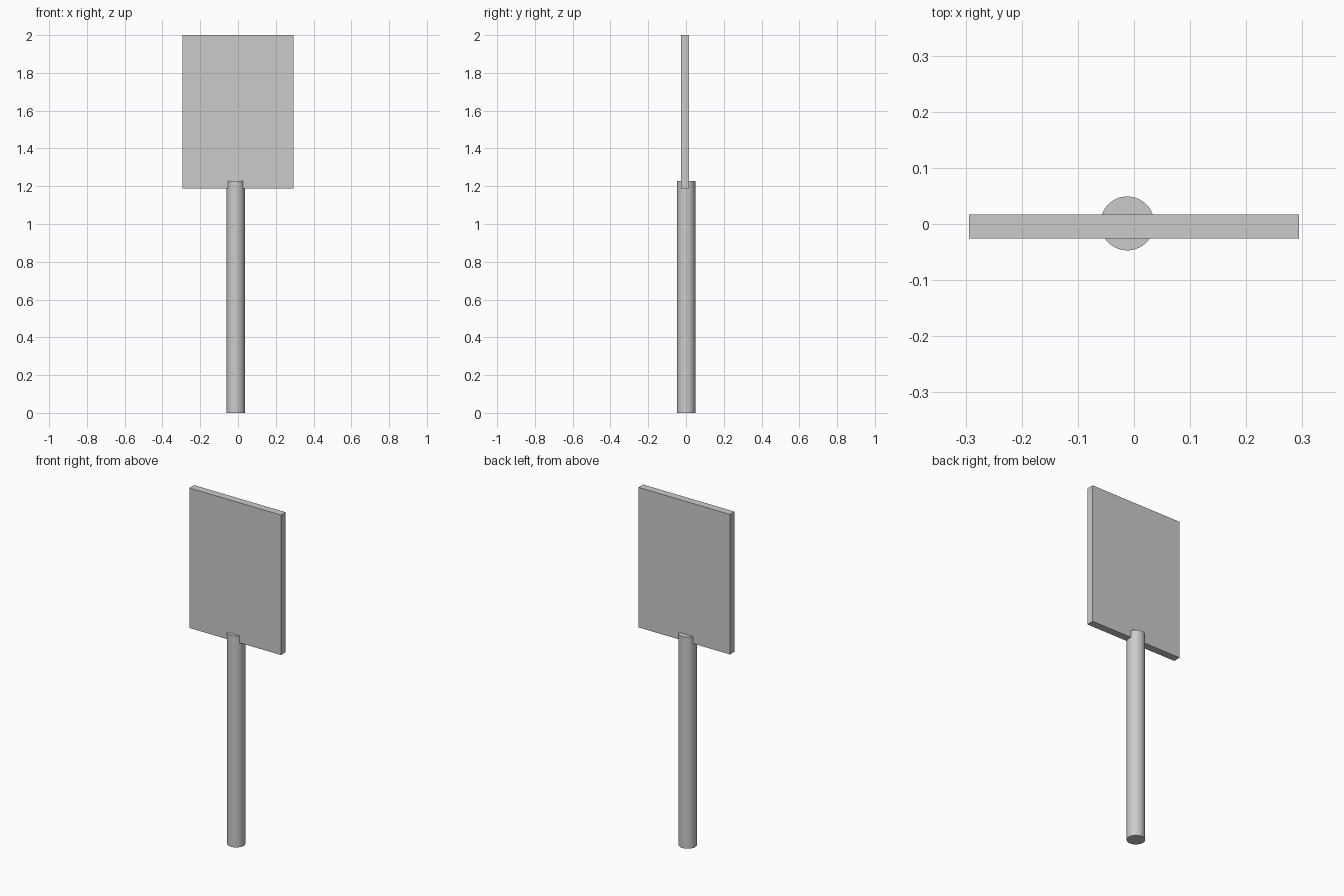
import bpy

if "Cube" in bpy.data.objects:
    bpy.data.objects.remove(bpy.data.objects["Cube"])

# Round post
bpy.ops.mesh.primitive_cylinder_add(vertices=64, radius=0.048, depth=1.228,
                                    location=(-0.012, 0.001, 0.614))
post = bpy.context.object
post.name = "post"
bpy.ops.object.shade_smooth_by_angle()

# Flat sign board, its lower edge let into the post top
x0, x1, y0, y1, z0, z1 = -0.294, 0.294, -0.026, 0.017, 1.187, 2.0
bpy.ops.mesh.primitive_cube_add(size=1, location=((x0 + x1) / 2, (y0 + y1) / 2, (z0 + z1) / 2))
board = bpy.context.object
board.name = "sign_board"
board.scale = (x1 - x0, y1 - y0, z1 - z0)
bpy.ops.object.transform_apply(location=False, rotation=False, scale=True)
